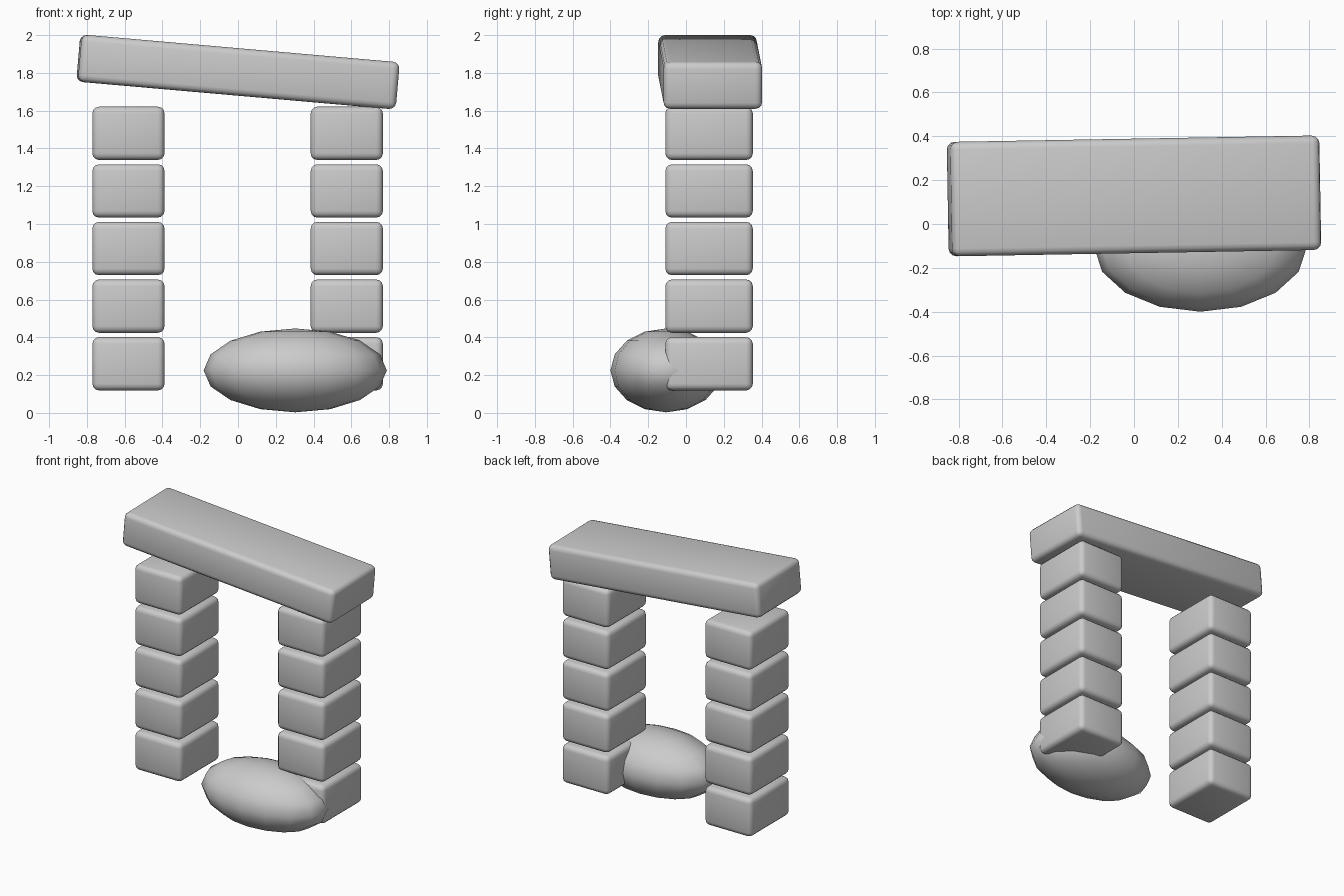
import bpy
from math import radians

default = bpy.data.objects.get("Cube")
if default:
    bpy.data.objects.remove(default, do_unlink=True)

STONE = (0.6, 0.6, 0.6, 1.0)
stone = bpy.data.materials.new("grey stone")
stone.use_nodes = True
stone.diffuse_color = STONE
stone.node_tree.nodes["Principled BSDF"].inputs["Base Color"].default_value = STONE


def finish(obj, name):
    obj.name = name
    obj.data.materials.append(stone)
    return obj


def slab(name, location, size, rotation=(0, 0, 0)):
    """Stone block with rounded edges."""
    bpy.ops.mesh.primitive_cube_add(size=1, location=location, rotation=rotation)
    obj = finish(bpy.context.object, name)
    obj.scale = size
    bpy.ops.object.transform_apply(location=False, rotation=False, scale=True)
    bevel = obj.modifiers.new("rounded_edges", "BEVEL")
    bevel.width = 0.035
    bevel.segments = 3
    bpy.ops.object.modifier_apply(modifier=bevel.name)
    bpy.ops.object.shade_smooth_by_angle(angle=radians(35))
    return obj


# Two pillars of five stacked blocks
for side, x in (("right", -0.58), ("left", 0.576)):
    for level in range(5):
        slab(f"{side}_pillar_block_{level + 1}",
             (x, 0.122, 0.26 + 0.305 * level), (0.382, 0.463, 0.282))

# Tilted lintel resting on the pillars
slab("lintel", (0, 0.128, 1.805), (1.69, 0.522, 0.25),
     (0, radians(5), radians(1)))

# Boulder at the foot of the left pillar
bpy.ops.mesh.primitive_uv_sphere_add(segments=16, ring_count=8, radius=1,
                                     location=(0.303, -0.105, 0.225))
boulder = finish(bpy.context.object, "boulder")
boulder.scale = (0.485, 0.295, 0.222)
bpy.ops.object.transform_apply(location=False, rotation=False, scale=True)
bpy.ops.object.shade_smooth()
